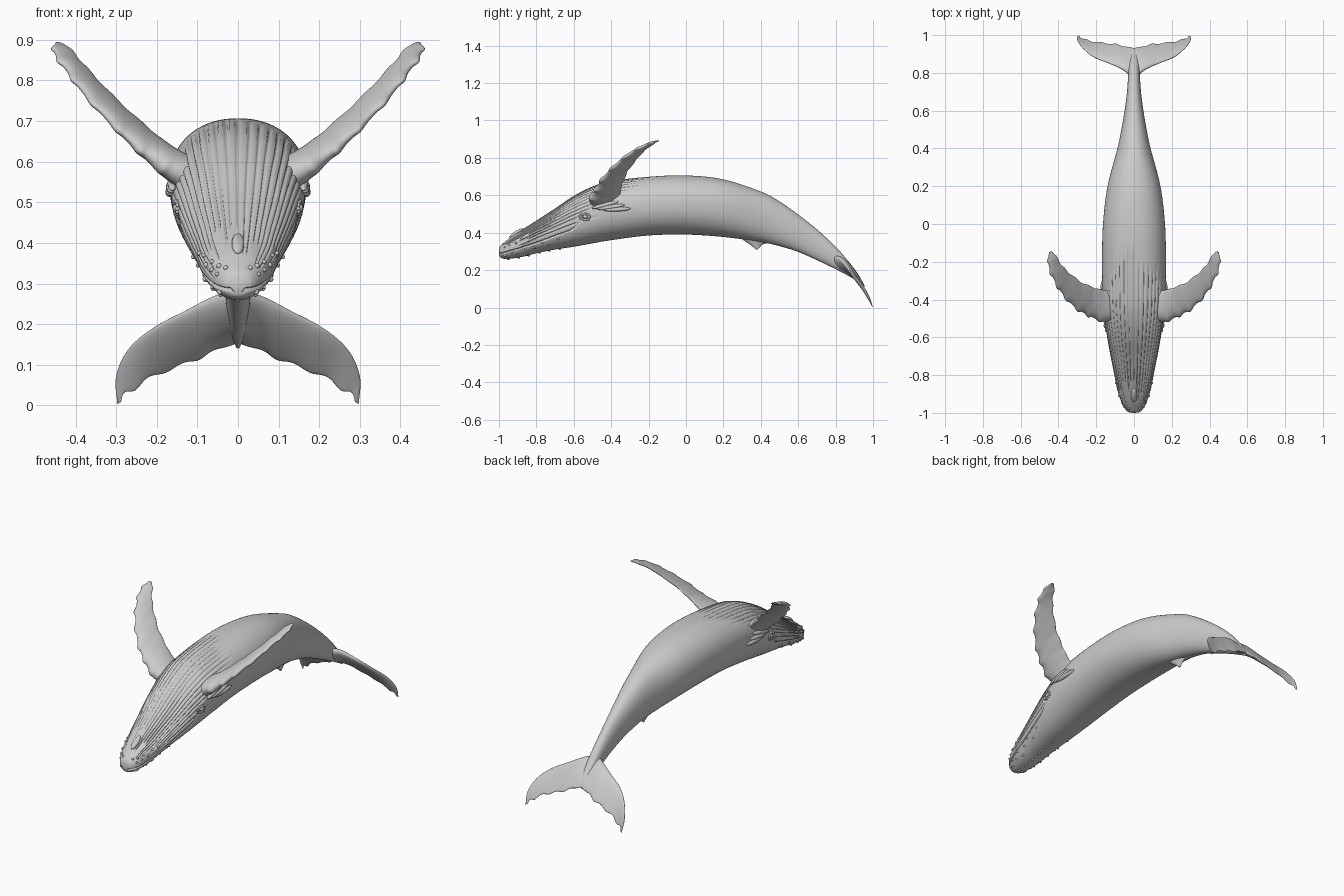
import bpy, bmesh, math, random
from mathutils import Vector, Matrix

if "Cube" in bpy.data.objects:
    bpy.data.objects.remove(bpy.data.objects["Cube"])

random.seed(4)


def spline(rows, steps):
    """Catmull-Rom through tuples of any length."""
    pts, out = [rows[0]] + list(rows) + [rows[-1]], []
    for i in range(len(rows) - 1):
        for s in range(steps):
            t = s / steps
            out.append([0.5 * (2 * b + (c - a) * t + (2 * a - 5 * b + 4 * c - d) * t * t
                               + (3 * b - a - 3 * c + d) * t ** 3)
                        for a, b, c, d in zip(*pts[i:i + 4])])
    return out + [list(rows[-1])]


def skin(name, rings, mirror=False):
    """Join closed rings of points into a smooth capped skin."""
    n = len(rings[0])
    verts = [p for r in rings for p in r]
    faces = [(k * n + i, k * n + (i + 1) % n, (k + 1) * n + (i + 1) % n, (k + 1) * n + i)
             for k in range(len(rings) - 1) for i in range(n)]
    faces += [tuple(range(n)), tuple(range(len(verts) - n, len(verts)))]
    me = bpy.data.meshes.new(name)
    me.from_pydata(verts, [], faces)
    bm = bmesh.new()
    bm.from_mesh(me)
    bmesh.ops.recalc_face_normals(bm, faces=bm.faces)
    return finish(name, bm, me, mirror)


def finish(name, bm, me, mirror=False):
    bm.to_mesh(me)
    bm.free()
    me.polygons.foreach_set("use_smooth", [True] * len(me.polygons))
    ob = bpy.data.objects.new(name, me)
    bpy.context.collection.objects.link(ob)
    if mirror:
        ob.modifiers.new("mirror", 'MIRROR')
    return ob


def blade(name, stations, steps, lead_wave=(0, 1), trail_wave=(0, 1), mirror=True):
    """Fin lofted from (leading xyz, trailing xyz, half thickness) stations."""
    rows = spline(stations, steps)
    mids = [(Vector(r[:3]) + Vector(r[3:6])) / 2 for r in rows]
    rings, m = [], len(rows) - 1
    for k, r in enumerate(rows):
        s = k / m
        lead, trail = Vector(r[:3]), Vector(r[3:6])
        chord = (trail - lead).normalized()
        span = mids[min(k + 1, m)] - mids[max(k - 1, 0)]
        nrm = chord.cross(span).normalized()
        fade = min(1, s * 4) * min(1, (1 - s) * 8)
        lead -= chord * lead_wave[0] * fade * math.sin(s * lead_wave[1]) ** 4
        trail += chord * trail_wave[0] * fade * math.sin(s * trail_wave[1])
        ring = []
        for i in range(28):
            t = math.tau * i / 28
            u = (1 - math.cos(t)) / 2
            ring.append(lead.lerp(trail, u) + nrm * r[6] * math.sin(t) * (1.2 - 0.6 * u))
        rings.append(ring)
    return skin(name, rings, mirror)


# Body outline: y, lower z, upper z, half width (the whale lies belly up)
BODY = [(-1.0, .285, .305, .008), (-.993, .268, .328, .034), (-.97, .26, .35, .054),
        (-.93, .262, .382, .072), (-.87, .272, .42, .09), (-.8, .29, .465, .104),
        (-.7, .31, .53, .124), (-.6, .325, .597, .142), (-.5, .343, .647, .157),
        (-.4, .36, .676, .165), (-.2, .385, .699, .169), (0, .39, .706, .164),
        (.2, .377, .685, .14), (.4, .35, .62, .088), (.5, .328, .567, .067),
        (.6, .297, .497, .05), (.7, .253, .418, .037), (.8, .205, .325, .03),
        (.87, .168, .245, .025), (.92, .14, .18, .008)]
SECTIONS = spline(BODY, 16)
MOUTH = spline([(-1.0, .284), (-.9, .312), (-.8, .345), (-.7, .382), (-.62, .412),
                (-.58, .445), (-.56, .50)], 12)


def mouth_z(y):
    return min(MOUTH, key=lambda p: abs(p[0] - y))[1]


def surface(sec, a):
    """Point on a body section at angle a from the top (belly) line."""
    y, lo, hi, w = sec
    c = lo + .52 * (hi - lo)
    ca, sa = math.cos(a), math.sin(a)
    z = c + (hi - c if ca > 0 else c - lo) * math.copysign(abs(ca) ** .92, ca)
    return Vector((w * math.copysign(abs(sa) ** .92, sa), y, z)), c


# Body with throat grooves and mouth line pressed in
SEG, PITCH = 288, 7
ends = {k: -.06 - .012 * abs(k) ** 1.45 - random.uniform(0, .10) for k in range(-14, 15)}
starts = {k: random.choice((-.965, -.95, -.9, -.85)) for k in range(-14, 15)}
rings = []
for sec in SECTIONS:
    y, ring = sec[0], []
    zm = mouth_z(y)
    for i in range(SEG):
        j = i if i <= SEG // 2 else i - SEG
        k = round(j / PITCH)
        wave = .008 * math.sin(14 * y + 2 * k) if y < 0 else 0
        p, c = surface(sec, math.tau * j / SEG + wave * min(1, abs(y)))
        depth = 0
        if abs(k) < 14 and starts[k] < y < ends[k] and (y > -.56 or p.z > zm + .014):
            fade = min(1, (ends[k] - y) / .1, (y - starts[k]) / .03)
            depth = .0065 * fade * max(0, 1 - abs(j - k * PITCH) / 1.7)
        if y < -.56:
            depth = max(depth, .009 * max(0, 1 - abs(p.z - zm) / .006))
        r = Vector((p.x, 0, p.z - c))
        if depth and r.length > .02:
            p -= r.normalized() * depth
        ring.append(p)
    rings.append(ring)
skin("body", rings)

# Long flippers with knobbly leading edges
blade("flippers", [(.09, -.50, .54, .10, -.34, .58, .05), (.165, -.515, .575, .16, -.35, .625, .036),
                   (.235, -.485, .625, .215, -.335, .675, .023), (.30, -.45, .685, .275, -.31, .73, .017),
                   (.37, -.38, .76, .335, -.265, .79, .014), (.42, -.30, .825, .38, -.22, .84, .012),
                   (.452, -.215, .87, .415, -.165, .88, .009), (.45, -.15, .892, .435, -.145, .892, .003)],
      14, lead_wave=(.013, 26), trail_wave=(.003, 40))

# Tail flukes
blade("tail_flukes", [(0, .77, .275, 0, .93, .155, .03), (.055, .815, .268, .06, .943, .133, .022),
                      (.13, .85, .232, .12, .955, .105, .014), (.21, .882, .19, .19, .962, .08, .010),
                      (.27, .93, .138, .25, .975, .045, .007), (.30, .973, .072, .285, .988, .02, .004),
                      (.297, .998, .004, .294, .998, .003, .001)],
      12, trail_wave=(.006, 30))

# Small hooked back fin, hanging below
blade("back_fin", [(0, .25, .40, 0, .50, .36, .030), (0, .31, .358, 0, .43, .343, .018),
                   (0, .348, .332, 0, .405, .333, .011), (0, .375, .308, 0, .39, .315, .004)],
      8, mirror=False)


def beads(name, items, mirror):
    """Small ellipsoids given as (centre, scale, tilt about x)."""
    bm = bmesh.new()
    for pos, scale, tilt in items:
        mat = (Matrix.Translation(pos) @ Matrix.Rotation(tilt, 4, 'X')
               @ Matrix.Diagonal((*scale, 1)))
        bmesh.ops.create_uvsphere(bm, u_segments=14, v_segments=9, radius=1, matrix=mat)
    return finish(name, bm, bpy.data.meshes.new(name), mirror)


def on_body(y, deg):
    return surface(min(SECTIONS, key=lambda s: abs(s[0] - y)), math.radians(deg))[0]


# Knobs along both jaws
spots = [(-.975, 35), (-.97, 70), (-.96, 50), (-.945, 75), (-.93, 62), (-.91, 80), (-.88, 72), (-.84, 82),
         (-.97, 125), (-.95, 140), (-.93, 120), (-.90, 132), (-.87, 118), (-.85, 145), (-.81, 128),
         (-.77, 118), (-.73, 135), (-.68, 122)]
beads("jaw_knobs", [(on_body(y, d), [random.uniform(.005, .0075)] * 3, 0) for y, d in spots], True)
beads("snout_knobs", [(on_body(-.95 + .055 * i, 180), (.006, .008, .006), 0) for i in range(6)], False)

# Chin ridge
beads("chin_ridge", [(on_body(-.905, 0), (.016, .045, .012), math.radians(32))], False)


def side_point(y, z):
    sec = min(SECTIONS, key=lambda s: abs(s[0] - y))
    return min((surface(sec, math.radians(d))[0] for d in range(20, 160)), key=lambda p: abs(p.z - z))


# Eyes with raised lids
eye = side_point(-.54, .485)
beads("eyes", [(eye, (.009, .013, .010), 0)], True)
beads("eyelids", [(side_point(-.54 + .024 * math.cos(a), .485 + .016 * math.sin(a)), (.006, .009, .006), 0)
                  for a in [math.tau * i / 14 for i in range(14)]], True)

# Skin folds where the flippers meet the body
beads("flipper_folds", [(side_point(-.43 + .03 * i, .55 - .012 * i), (.013, .075, .012), .25 - .1 * i)
                        for i in range(3)], True)
